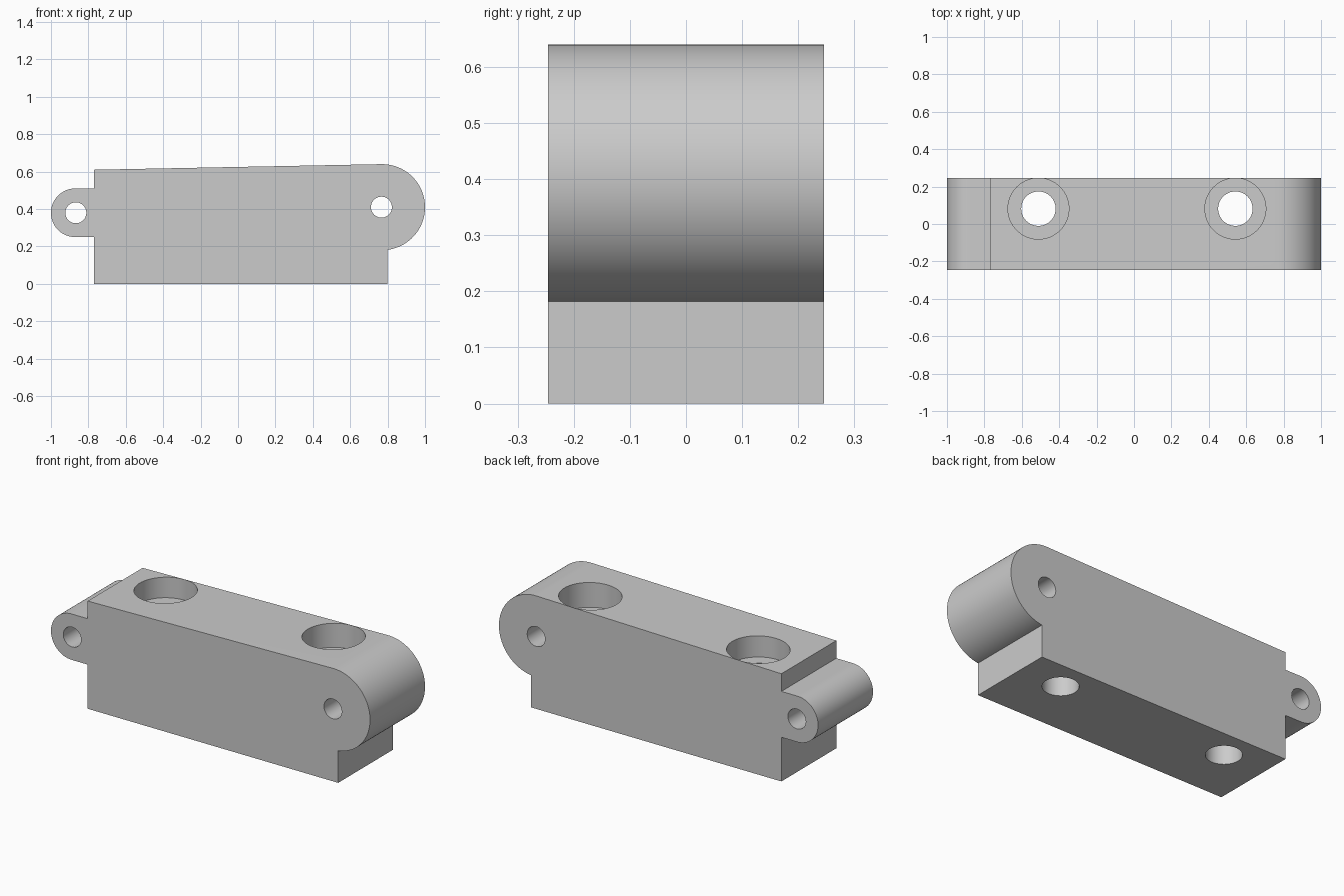
import bpy, bmesh
from math import cos, sin, radians, pi
from mathutils import Matrix

cube = bpy.data.objects.get("Cube")
if cube:
    bpy.data.objects.remove(cube, do_unlink=True)

HALF_DEPTH = 0.246

grey = bpy.data.materials.new("plain grey")
grey.use_nodes = True
grey.diffuse_color = (0.6, 0.6, 0.6, 1)
grey.node_tree.nodes["Principled BSDF"].inputs["Base Color"].default_value = (0.6, 0.6, 0.6, 1)


def arc(cx, cz, r, start, end, steps):
    """Points on an arc in the XZ plane, angles in degrees."""
    angles = [radians(start + (end - start) * i / steps) for i in range(steps + 1)]
    return [(cx + r * cos(a), cz + r * sin(a)) for a in angles]


def finish(name, bm):
    mesh = bpy.data.meshes.new(name)
    bmesh.ops.recalc_face_normals(bm, faces=bm.faces)
    bm.to_mesh(mesh)
    bm.free()
    mesh.materials.append(grey)
    obj = bpy.data.objects.new(name, mesh)
    bpy.context.collection.objects.link(obj)
    return obj


def drill(target, location, radius, length, along_y=False):
    """Cut a round hole centred on location."""
    bm = bmesh.new()
    turn = Matrix.Rotation(pi / 2, 4, "X") if along_y else Matrix.Identity(4)
    bmesh.ops.create_cone(bm, cap_ends=True, segments=64, radius1=radius, radius2=radius,
                          depth=length, matrix=Matrix.Translation(location) @ turn)
    cutter = finish("hole_cutter", bm)
    cutter.hide_render = True
    mod = target.modifiers.new("hole", "BOOLEAN")
    mod.operation = "DIFFERENCE"
    mod.solver = "EXACT"
    mod.object = cutter
    bpy.context.view_layer.objects.active = target
    bpy.ops.object.modifier_apply(modifier=mod.name)
    bpy.data.objects.remove(cutter, do_unlink=True)


# Block outline: base, large rounded end, sloping top, small rounded lug
outline = [(-0.77, 0), (0.8, 0)]
outline += arc(0.77, 0.41, 0.23, -82.5, 91, 48)
outline += [(-0.77, 0.61), (-0.77, 0.51)]
outline += arc(-0.87, 0.38, 0.13, 90, 270, 40)
outline += [(-0.77, 0.25)]

bm = bmesh.new()
face = bm.faces.new([bm.verts.new((x, -HALF_DEPTH, z)) for x, z in outline])
ext = bmesh.ops.extrude_face_region(bm, geom=[face])
bmesh.ops.translate(bm, vec=(0, 2 * HALF_DEPTH, 0),
                    verts=[v for v in ext["geom"] if isinstance(v, bmesh.types.BMVert)])
body = finish("mounting_block", bm)

# Pin holes through both rounded ends
for x, z in ((-0.867, 0.38), (0.767, 0.41)):
    drill(body, (x, 0, z), 0.056, 1, along_y=True)

# Vertical bolt holes with wide recesses at the top
for x in (-0.511, 0.542):
    drill(body, (x, 0.082, 0.4), 0.092, 2)
    drill(body, (x, 0.082, 0.497 + 0.25), 0.163, 0.5)

# Smooth curves, sharp corners
bpy.ops.object.select_all(action="DESELECT")
body.select_set(True)
bpy.context.view_layer.objects.active = body
bpy.ops.object.shade_smooth_by_angle(angle=radians(30))
